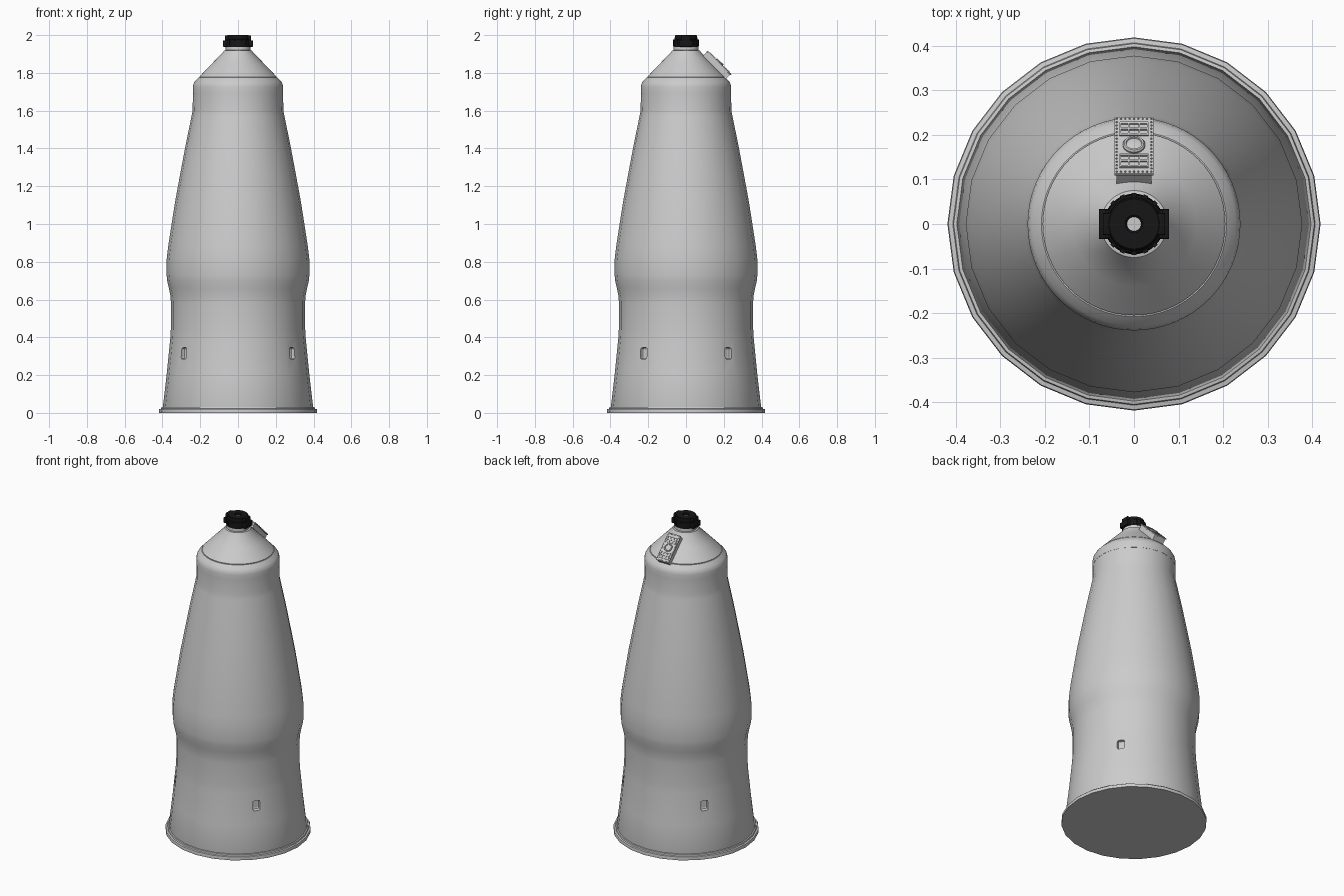
import bpy, bmesh, math
from mathutils import Matrix, Vector

if "Cube" in bpy.data.objects:
    bpy.data.objects.remove(bpy.data.objects["Cube"])

black = bpy.data.materials.new("black")
black.diffuse_color = (0.008, 0.008, 0.008, 1)
black.use_nodes = True
black.node_tree.nodes["Principled BSDF"].inputs["Base Color"].default_value = black.diffuse_color


def finish(name, bm, mat=None, smooth=30):
    bmesh.ops.recalc_face_normals(bm, faces=bm.faces)
    me = bpy.data.meshes.new(name)
    bm.to_mesh(me)
    bm.free()
    ob = bpy.data.objects.new(name, me)
    bpy.context.collection.objects.link(ob)
    if mat:
        me.materials.append(mat)
    bpy.ops.object.select_all(action='DESELECT')
    ob.select_set(True)
    bpy.context.view_layer.objects.active = ob
    if smooth:
        bpy.ops.object.shade_smooth_by_angle(angle=math.radians(smooth))
    return ob


def lathe(name, profile, n, mat=None, smooth=30, frame=Matrix()):
    """Revolve (radius, height) points into a closed solid."""
    bm = bmesh.new()
    rings = [[bm.verts.new(frame @ Vector((r * math.cos(2 * math.pi * i / n),
                                           r * math.sin(2 * math.pi * i / n), z)))
              for i in range(n)] for r, z in profile]
    for a, b in zip(rings, rings[1:]):
        for i in range(n):
            j = (i + 1) % n
            bm.faces.new((a[i], a[j], b[j], b[i]))
    bm.faces.new(rings[0])
    bm.faces.new(rings[-1])
    return finish(name, bm, mat, smooth)


def add_box(bm, centre, size, frame=Matrix(), bevel=0.0):
    m = frame @ Matrix.Translation(centre) @ Matrix.Diagonal((*size, 1))
    vs = bmesh.ops.create_cube(bm, size=1, matrix=m)['verts']
    if bevel:
        edges = list({e for v in vs for e in v.link_edges})
        bmesh.ops.bevel(bm, geom=edges, offset=bevel, segments=2, profile=0.5, affect='EDGES')


# Main shell: flared skirt, waist, bulge and tapering upper body
body = lathe("body_shell", [
    (0.395, 0.015), (0.398, 0.03), (0.378, 0.2), (0.358, 0.40), (0.356, 0.44),
    (0.355, 0.58), (0.358, 0.62), (0.366, 0.66), (0.375, 0.70), (0.378, 0.73), (0.378, 0.81),
    (0.370, 0.88), (0.350, 1.01), (0.331, 1.13), (0.305, 1.27), (0.277, 1.42),
    (0.246, 1.57), (0.240, 1.60), (0.239, 1.70)], 24)

# Four recessed windows in the skirt
cut = bmesh.new()
for deg in (38, 142, 218, 322):
    add_box(cut, (0.367, 0, 0.315), (0.05, 0.043, 0.06),
            Matrix.Rotation(math.radians(deg), 4, 'Z'), bevel=0.009)
cutter = finish("window_cutter", cut, smooth=0)
cutter.hide_render = True
mod = body.modifiers.new("windows", 'BOOLEAN')
mod.object = cutter
mod.operation = 'DIFFERENCE'
mod.solver = 'EXACT'
bpy.context.view_layer.objects.active = body
bpy.ops.object.modifier_apply(modifier=mod.name)
bpy.data.objects.remove(cutter)

# Base flange with a stepped lip
lathe("base_flange", [(0.418, 0), (0.419, 0.012), (0.417, 0.02), (0.407, 0.022),
                      (0.405, 0.03), (0.396, 0.032)], 24)

# Rounded shoulder, seam groove, cone and neck
lathe("shoulder", [(0.239, 1.69), (0.239, 1.725), (0.236, 1.741), (0.228, 1.755),
                   (0.208, 1.775), (0.204, 1.775)], 64)
lathe("nose_cone", [(0.203, 1.77), (0.205, 1.779), (0.14, 1.847), (0.077, 1.912),
                    (0.075, 1.918), (0.066, 1.920), (0.065, 1.945)], 64)

# Black cap: stepped collar, hollow crown and side lugs
lathe("cap", [(0.066, 1.937), (0.068, 1.945), (0.065, 1.975), (0.060, 1.979),
              (0.059, 1.997), (0.056, 2.0), (0.020, 2.0), (0.016, 1.996), (0.016, 1.985)],
      32, black)
bm = bmesh.new()
for s in (-1, 1):
    add_box(bm, (s * 0.066, 0, 1.955), (0.026, 0.068, 0.034), bevel=0.003)
    add_box(bm, (s * 0.060, 0, 1.985), (0.020, 0.050, 0.028), bevel=0.003)
for i in range(16):
    add_box(bm, (0.065, 0, 1.96), (0.010, 0.011, 0.034),
            Matrix.Rotation(2 * math.pi * i / 16, 4, 'Z'))
finish("cap_lugs", bm, black)
lathe("nozzle_tip", [(0.016, 1.98), (0.016, 1.989)], 24)

# Equipment panel on the back slope: local y runs up the slope, local z outwards
up = Vector((0, -0.715, 0.70))
out = Vector((0, 0.70, 0.715))
side = up.cross(out)
P = Matrix((side, up, out)).transposed().to_4x4()
P.translation = Vector((0, 0.1765, 1.855))

bm = bmesh.new()
add_box(bm, (0, 0, -0.026), (0.078, 0.172, 0.044), P)
finish("panel_mount", bm, smooth=0)
bm = bmesh.new()
add_box(bm, (0, 0, -0.003), (0.088, 0.178, 0.006), P, bevel=0.001)
finish("panel_plate", bm, smooth=0)

# Raised frames above and below the dial
bm = bmesh.new()
for s in (-1, 1):
    for y in (0.032, 0.050, 0.068):
        add_box(bm, (0, s * y, 0.001), (0.062, 0.005, 0.006), P)
    for x in (-0.031, -0.012, 0.012, 0.031):
        add_box(bm, (x, s * 0.05, 0.001), (0.004, 0.041, 0.005), P)
finish("panel_frames", bm, smooth=0)

# Central dial with a raised rim
lathe("panel_dial", [(0.025, -0.001), (0.025, 0.004), (0.022, 0.008), (0.018, 0.008),
                     (0.017, 0.005), (0.008, 0.007)], 24, frame=P)

# Rivets round the panel edge
bm = bmesh.new()
spots = [(s * 0.039, -0.083 + 0.166 * i / 16) for s in (-1, 1) for i in range(17)]
spots += [(-0.039 + 0.078 * i / 8, s * 0.083) for s in (-1, 1) for i in range(1, 8)]
for x, y in spots:
    bmesh.ops.create_cone(bm, cap_ends=True, segments=8, radius1=0.0025, radius2=0.0015,
                          depth=0.003, matrix=P @ Matrix.Translation((x, y, 0.001)))
finish("panel_rivets", bm, smooth=0)
